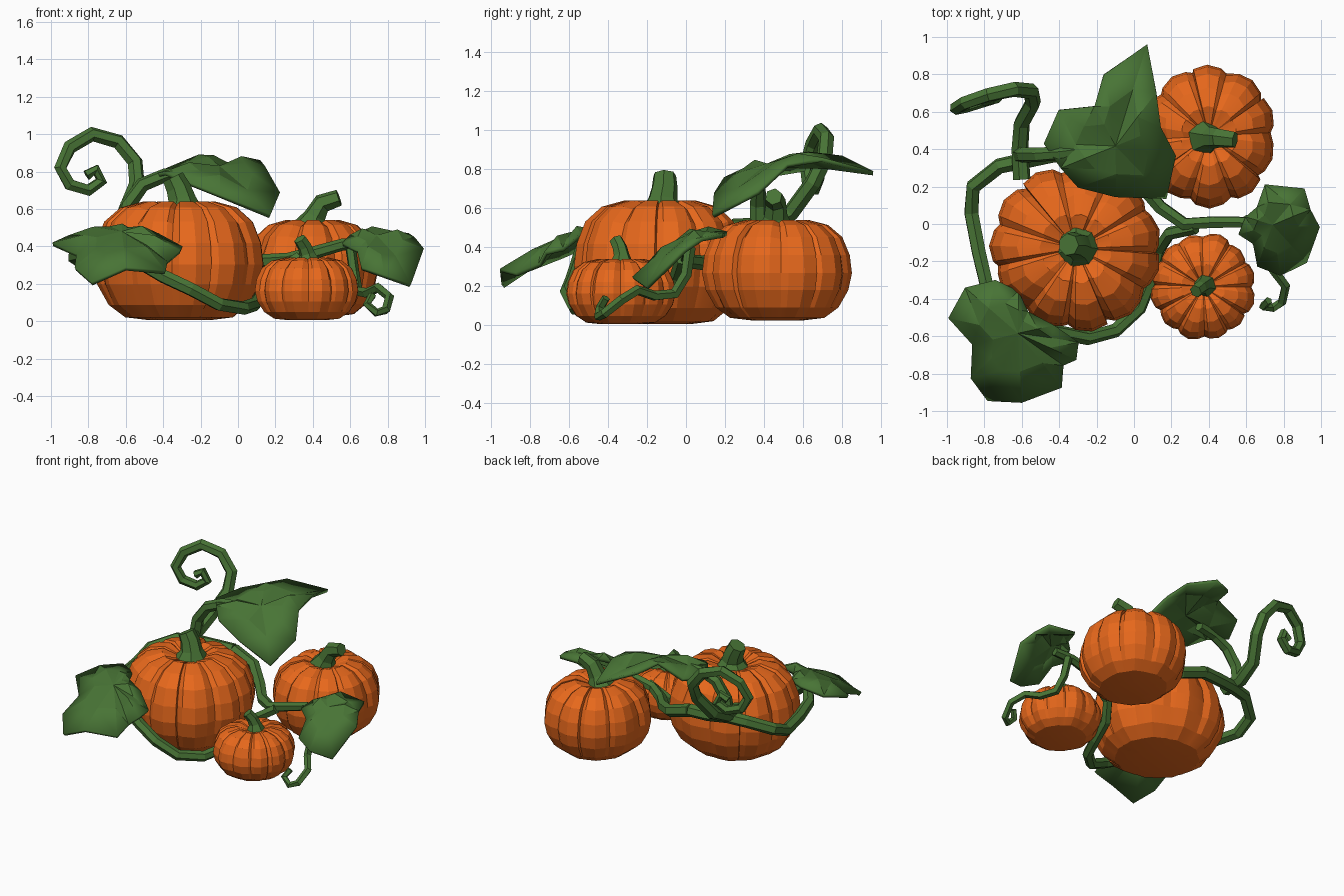
import bpy, bmesh, math, random
from mathutils import Vector

random.seed(4)
cube = bpy.data.objects.get("Cube")
if cube:
    bpy.data.objects.remove(cube, do_unlink=True)


def make_material(name, color):
    mat = bpy.data.materials.new(name)
    mat.use_nodes = True
    mat.diffuse_color = color
    mat.node_tree.nodes["Principled BSDF"].inputs["Base Color"].default_value = color
    return mat


orange = make_material("pumpkin orange", (.84, .145, .012, 1))
green = make_material("leaf green", (.065, .175, .036, 1))


def finish(name, bm, mat):
    """Turn a bmesh into an object, flat where facets meet sharply."""
    bmesh.ops.recalc_face_normals(bm, faces=bm.faces[:])
    mesh = bpy.data.meshes.new(name)
    bm.to_mesh(mesh)
    bm.free()
    mesh.shade_smooth()
    mesh.set_sharp_from_angle(angle=math.radians(12))
    mesh.materials.append(mat)
    obj = bpy.data.objects.new(name, mesh)
    bpy.context.collection.objects.link(obj)
    return obj


def bridge(bm, rings):
    """Join closed vertex rings of equal length."""
    for low, high in zip(rings, rings[1:]):
        count = len(low)
        for i in range(count):
            j = (i + 1) % count
            bm.faces.new((low[i], low[j], high[j], high[i]))


def pumpkin(name, center, radii, base, height, lobes, profile):
    """Ribbed lathe: profile rows are radius share, height share, groove depth."""
    bm = bmesh.new()
    spokes = []
    for k in range(lobes):
        swell = random.uniform(.97, 1.02)
        start = k + random.uniform(-.12, .12)
        spokes += [(start, None), (start + .16, swell * .97),
                   (start + .5, swell * 1.005), (start + .84, swell * .97)]
    rings = []
    for r, h, groove in profile:
        ring = []
        for pos, swell in spokes:
            angle = math.tau * pos / lobes
            reach = r * (1 - groove if swell is None else swell)
            dip = groove * .2 if swell is None and h > .8 else 0
            ring.append(bm.verts.new((center[0] + radii[0] * reach * math.cos(angle),
                                      center[1] + radii[1] * reach * math.sin(angle),
                                      base + height * (h - dip))))
        rings.append(ring)
    bridge(bm, rings)
    bm.faces.new(rings[0])
    bm.faces.new(rings[-1])
    return finish(name, bm, orange)


def tube(name, points, start, end, sides=6, flare=None):
    """Tapered faceted tube along a path; flare overrides the first radius."""
    bm = bmesh.new()
    pts = [Vector(p) for p in points]
    last = len(pts) - 1
    normal = None
    rings = []
    for i, p in enumerate(pts):
        tangent = (pts[min(i + 1, last)] - pts[max(i - 1, 0)]).normalized()
        if normal is None:
            normal = tangent.orthogonal()
        normal = (normal - tangent * normal.dot(tangent)).normalized()
        side = tangent.cross(normal)
        radius = start + (end - start) * i / last
        if flare and i == 0:
            radius = flare
        turn = [math.tau * k / sides for k in range(sides)]
        rings.append([bm.verts.new(p + radius * (normal * math.cos(a) + side * math.sin(a)))
                      for a in turn])
    bridge(bm, rings)
    bm.faces.new(rings[0])
    bm.faces.new(rings[-1])
    return finish(name, bm, green)


def leaf(name, center, outline):
    """Creased, arched fan from the stalk to the lobed outline, thickened."""
    bm = bmesh.new()
    hub = Vector(center)
    middle, rim = [], []
    for i, p in enumerate(outline):
        p = Vector(p)
        mid = hub.lerp(p, .55)
        mid.z += .035 if i % 2 else .015
        middle.append(bm.verts.new(mid))
        rim.append(bm.verts.new(p))
    bridge(bm, [middle, rim])
    core = bm.verts.new(hub)
    for i, v in enumerate(middle):
        bm.faces.new((core, v, middle[(i + 1) % len(middle)]))
    bmesh.ops.triangulate(bm, faces=bm.faces[:])
    obj = finish(name, bm, green)
    shell = obj.modifiers.new("thickness", 'SOLIDIFY')
    shell.thickness = .022
    shell.offset = 0
    return obj


# Pumpkins
body = [(.35, 0, .02), (.63, .025, .03), (.82, .13, .05), (.95, .3, .07), (1, .47, .08),
        (.97, .65, .085), (.87, .83, .095), (.68, .95, .11), (.42, 1, .12), (.14, .93, .08)]
pumpkin("large_pumpkin", (-.31, -.13), (.465, .445), .005, .635, 11, body)
pumpkin("back_pumpkin", (.4, .47), (.36, .38), .025, .515, 10, body)
pumpkin("small_pumpkin", (.37, -.335), (.28, .29), .005, .335, 12, body)

# Pumpkin stems
tube("large_stem", [(-.3, -.12, .58), (-.3, -.12, .65), (-.32, -.11, .71), (-.35, -.11, .77)],
     .085, .06, 7, flare=.13)
tube("back_stem", [(.38, .46, .49), (.41, .46, .56), (.45, .46, .63), (.54, .45, .66)],
     .07, .045, flare=.1)
tube("small_stem", [(.38, -.33, .3), (.37, -.33, .36), (.355, -.34, .4), (.33, -.36, .44)],
     .045, .035, flare=.07)

# Vines
tube("main_vine", [(-.3, .38, .46), (-.44, .37, .46), (-.58, .34, .47), (-.72, .31, .46),
                   (-.86, .2, .4), (-.87, .06, .34), (-.83, -.15, .35), (-.79, -.32, .38),
                   (-.68, -.47, .42)], .045, .04)
tube("leaf_stalk", [(-.61, .37, .5), (-.59, .37, .62), (-.51, .37, .73), (-.39, .38, .78),
                    (-.24, .4, .79)], .045, .035)
tube("front_vine", [(-.66, -.52, .42), (-.55, -.55, .33), (-.4, -.58, .24), (-.25, -.61, .17),
                    (-.1, -.57, .09), (.03, -.45, .07), (.09, -.3, .09), (.13, -.14, .15),
                    (.19, -.05, .25), (.33, -.02, .34)], .04, .035)
tube("back_vine", [(-.3, .38, .46), (-.12, .36, .4), (.03, .22, .34), (.14, .09, .32),
                   (.27, 0, .33), (.42, .01, .37), (.56, .01, .41), (.7, 0, .42)], .045, .03)

# Curling tendrils
tube("large_tendril", [(-.6, .24, .5), (-.61, .4, .51), (-.6, .54, .58), (-.54, .65, .73),
                       (-.55, .71, .85), (-.64, .72, .96), (-.78, .69, 1), (-.9, .65, .93),
                       (-.95, .62, .82), (-.9, .63, .73), (-.8, .66, .7), (-.73, .68, .75),
                       (-.76, .67, .81), (-.81, .66, .78)], .048, .03)
tube("small_tendril", [(.6, .02, .4), (.62, 0, .26), (.64, -.06, .16), (.69, -.16, .15),
                       (.75, -.25, .18), (.81, -.33, .13), (.79, -.42, .06), (.74, -.45, .045),
                       (.69, -.44, .09), (.72, -.41, .14)], .03, .022, 5)

# Leaves
leaf("back_leaf", (-.1, .42, .82), [
    (-.48, .43, .77), (-.4, .61, .8), (-.21, .63, .88), (-.16, .8, .86), (.07, .96, .78),
    (.12, .7, .85), (.14, .52, .82), (.22, .37, .68), (.17, .14, .56), (-.1, .15, .67),
    (-.3, .2, .75), (-.39, .3, .79)])
leaf("front_leaf", (-.62, -.58, .47), [
    (-.99, -.5, .41), (-.9, -.34, .45), (-.74, -.3, .49), (-.62, -.36, .48), (-.57, -.47, .48),
    (-.43, -.54, .46), (-.3, -.63, .39), (-.31, -.72, .37), (-.38, -.75, .31), (-.39, -.87, .26),
    (-.6, -.95, .28), (-.78, -.94, .2), (-.87, -.82, .28), (-.86, -.64, .35)])
leaf("right_leaf", (.74, 0, .45), [
    (.56, -.05, .41), (.6, .04, .45), (.66, .09, .47), (.7, .21, .47), (.91, .19, .46),
    (.94, .08, .44), (.99, -.01, .38), (.92, -.2, .19), (.78, -.27, .24), (.66, -.22, .28),
    (.64, -.1, .37)])
